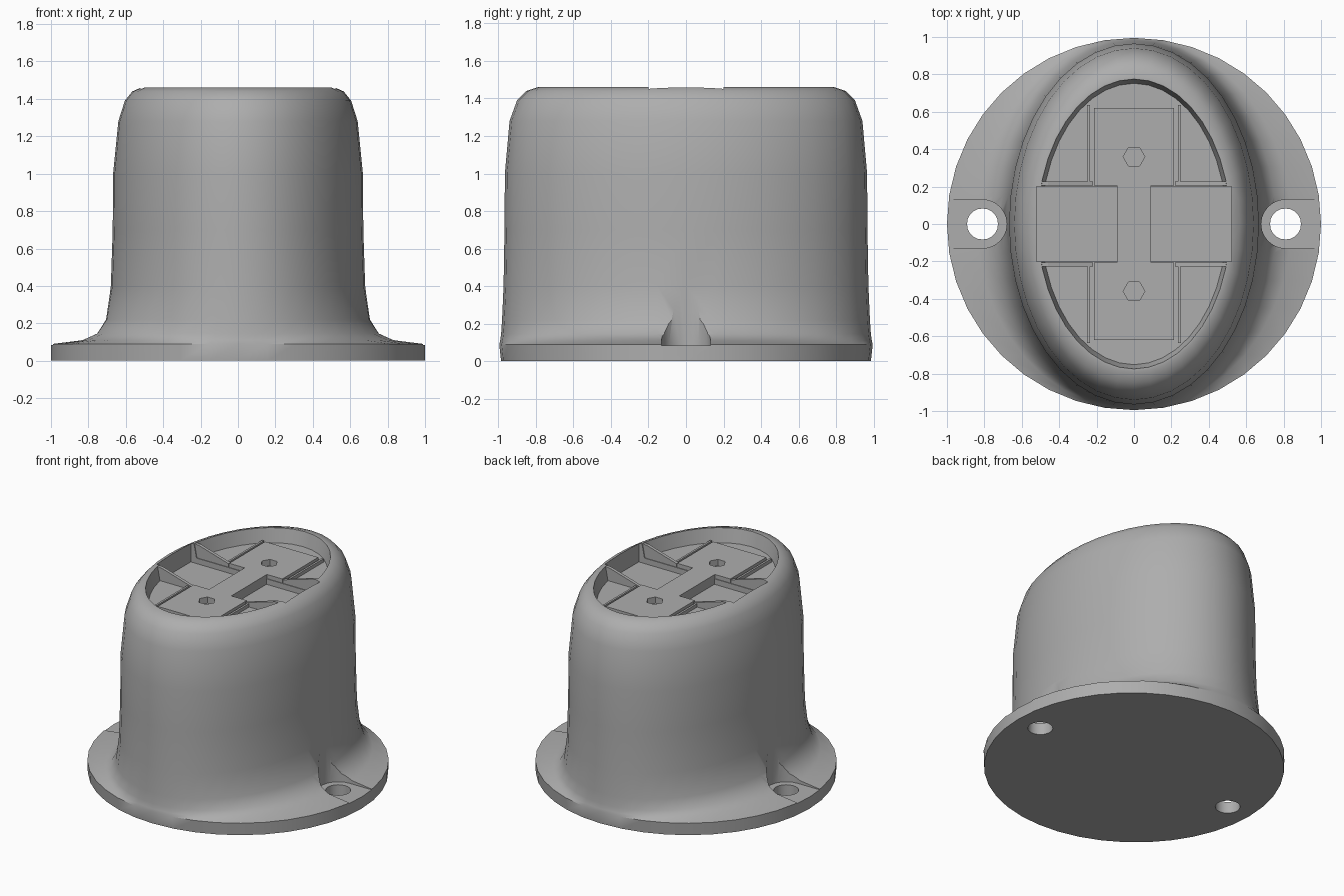
import bpy, bmesh, math
from mathutils import Matrix

cube = bpy.data.objects.get("Cube")
if cube:
    bpy.data.objects.remove(cube, do_unlink=True)

grey = bpy.data.materials.new("matte grey")
grey.use_nodes = True
colour = (0.42, 0.42, 0.42, 1)
grey.diffuse_color = colour
grey.node_tree.nodes["Principled BSDF"].inputs["Base Color"].default_value = colour

SEGMENTS = 40
FLOOR = 1.36


def make(name, bm):
    bmesh.ops.recalc_face_normals(bm, faces=bm.faces)
    mesh = bpy.data.meshes.new(name)
    bm.to_mesh(mesh)
    bm.free()
    obj = bpy.data.objects.new(name, mesh)
    bpy.context.collection.objects.link(obj)
    mesh.materials.append(grey)
    return obj


def loft(name, rings, segments=SEGMENTS):
    """Skin a stack of ellipses given as (half width, half depth, height)."""
    bm = bmesh.new()
    loops = []
    for a, b, z in rings:
        angles = [math.tau * i / segments for i in range(segments)]
        loops.append([bm.verts.new((a * math.cos(t), b * math.sin(t), z)) for t in angles])
    for low, high in zip(loops, loops[1:]):
        for i in range(segments):
            j = (i + 1) % segments
            bm.faces.new((low[i], low[j], high[j], high[i]))
    bm.faces.new(loops[0])
    bm.faces.new(loops[-1])
    return make(name, bm)


def prism(name, outline, z0, z1):
    """Extrude a flat outline upwards."""
    bm = bmesh.new()
    face = bm.faces.new([bm.verts.new((x, y, z0)) for x, y in outline])
    top = bmesh.ops.extrude_face_region(bm, geom=[face])["geom"]
    verts = [v for v in top if isinstance(v, bmesh.types.BMVert)]
    bmesh.ops.translate(bm, verts=verts, vec=(0, 0, z1 - z0))
    return make(name, bm)


def box(name, x0, x1, y0, y1, z0, z1):
    return prism(name, [(x0, y0), (x1, y0), (x1, y1), (x0, y1)], z0, z1)


def disc(name, x, y, radius, z0, z1, sides):
    pts = [(x + radius * math.cos(math.tau * i / sides),
            y + radius * math.sin(math.tau * i / sides)) for i in range(sides)]
    return prism(name, pts, z0, z1)


def cut(target, cutter):
    bpy.context.view_layer.objects.active = target
    mod = target.modifiers.new("cut", "BOOLEAN")
    mod.operation = "DIFFERENCE"
    mod.solver = "EXACT"
    mod.object = cutter
    bpy.ops.object.modifier_apply(modifier=mod.name)
    bpy.data.objects.remove(cutter, do_unlink=True)


# Housing: round foot blending into an oval body with a recessed top
housing = loft("housing", [
    (1, 0.985, 0), (1, 0.995, 0.09), (0.84, 0.99, 0.11), (0.76, 0.985, 0.145),
    (0.71, 0.98, 0.22), (0.68, 0.972, 0.4), (0.67, 0.967, 0.7), (0.668, 0.965, 1.0),
    (0.64, 0.94, 1.28), (0.605, 0.9, 1.39), (0.565, 0.85, 1.44), (0.52, 0.79, 1.46),
    (0.515, 0.775, 1.46), (0.495, 0.752, FLOOR)])

for side in (-1, 1):
    # Screw seat: a keyhole-shaped clearance open to the rim, then the bolt hole
    arc = [math.pi / 2 + math.pi * i / 12 for i in range(13)]
    seat = [(side * (0.81 + 0.13 * math.cos(t)), 0.13 * math.sin(t)) for t in arc]
    seat += [(side * 1.1, -0.13), (side * 1.1, 0.13)]
    cut(housing, prism("seat_cutter", seat, 0.085, 0.6))
    cut(housing, disc("bolt_cutter", side * 0.81, 0, 0.083, -0.1, 0.3, 20))
    # Side pockets in the recess floor
    x0, x1 = sorted((side * 0.09, side * 0.522))
    cut(housing, box("pocket_cutter", x0, x1, -0.2, 0.2, 1.32, 1.6))

# Raised H-shaped carrier with two hexagonal sockets
half = [(0.09, -0.205), (0.09, 0.205), (0.215, 0.205), (0.215, 0.62)]
right = [(0.215, -0.62), (0.215, -0.205)] + half
carrier = prism("carrier_plate", right + [(-x, y) for x, y in reversed(right)], 1.3, 1.39)
for side in (-1, 1):
    cut(carrier, disc("socket_cutter", 0, side * 0.36, 0.058, 1.345, 1.6, 6))
    # The sockets continue into the floor beneath
    cut(housing, disc("socket_cutter", 0, side * 0.36, 0.058, 1.345, 1.6, 6))

# Low rails beside the carrier and tapered ribs running out to the wall
for sx in (-1, 1):
    for sy in (-1, 1):
        x0, x1 = sorted((sx * 0.235, sx * 0.25))
        y0, y1 = sorted((sy * 0.225, sy * 0.635))
        box("rail", x0, x1, y0, y1, 1.35, 1.385)
        bm = bmesh.new()
        profile = [(0.22, 1.34), (0.5, 1.34), (0.5, 1.458), (0.46, 1.455), (0.22, 1.385)]
        near, far = [[bm.verts.new((sx * x, sy * y, z)) for x, z in profile]
                     for y in (0.205, 0.228)]
        bm.faces.new(near)
        bm.faces.new(far)
        for i in range(len(profile)):
            j = (i + 1) % len(profile)
            bm.faces.new((near[i], near[j], far[j], far[i]))
        make("rib", bm)

# Smooth only the rounded housing, keeping its edges crisp
bpy.ops.object.select_all(action="DESELECT")
housing.select_set(True)
bpy.context.view_layer.objects.active = housing
bpy.ops.object.shade_smooth_by_angle(angle=math.radians(35))
